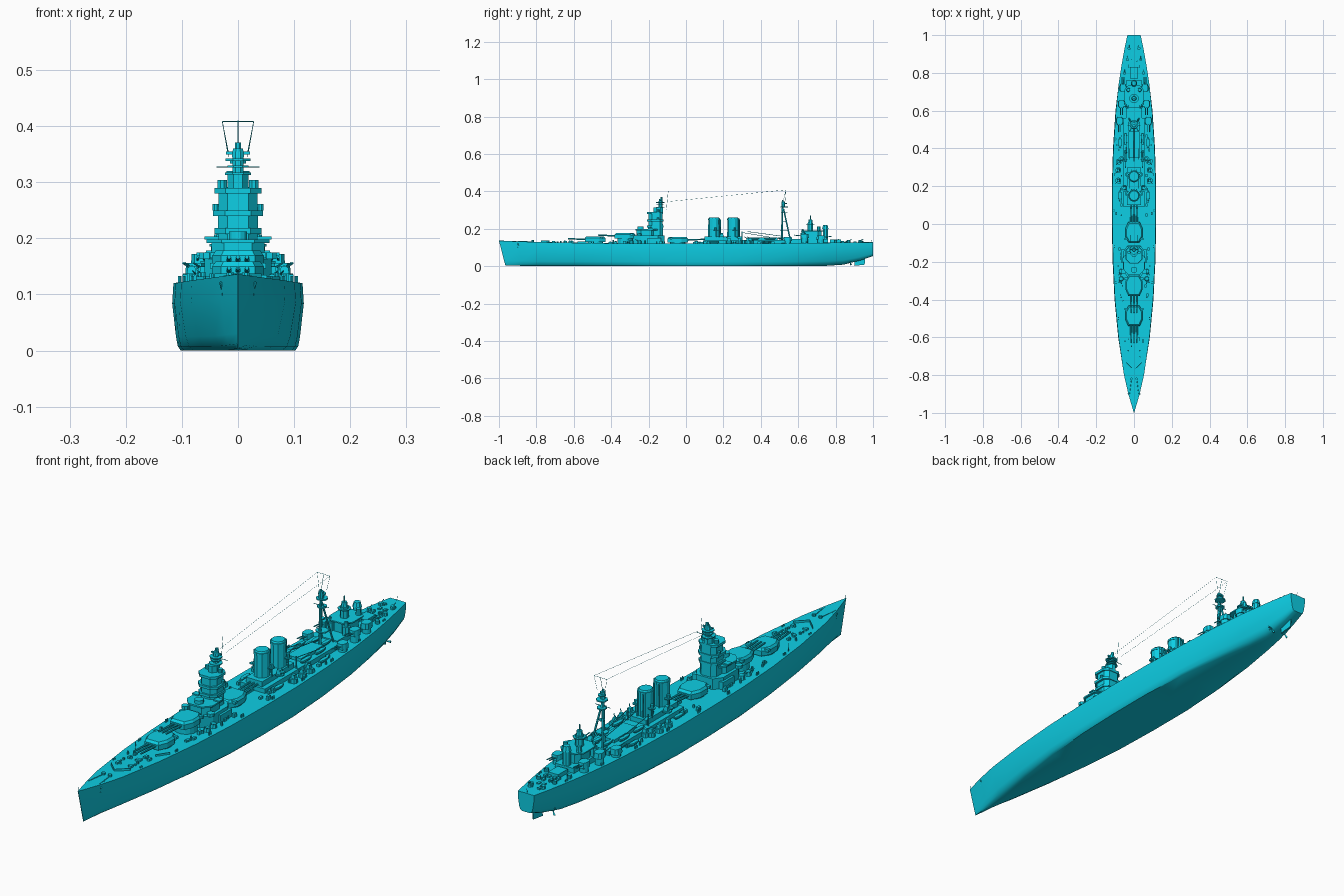
import bpy, bmesh, math, random
from mathutils import Vector

random.seed(4)
SIDES = (1, -1)
PAINT = bpy.data.materials.new("hull_paint")
PAINT.diffuse_color = (.004, .62, .78, 1)


def loft(name, rings):
    """Skin equal-length closed rings and cap both ends."""
    bm = bmesh.new()
    vs = [[bm.verts.new(p) for p in r] for r in rings]
    n = len(rings[0])
    for a, b in zip(vs, vs[1:]):
        for i in range(n):
            j = (i + 1) % n
            bm.faces.new((a[i], a[j], b[j], b[i]))
    bm.faces.new(vs[0])
    bm.faces.new(vs[-1])
    bmesh.ops.remove_doubles(bm, verts=bm.verts, dist=1e-5)
    bmesh.ops.recalc_face_normals(bm, faces=bm.faces)
    me = bpy.data.meshes.new(name)
    bm.to_mesh(me)
    bm.free()
    me.materials.append(PAINT)
    ob = bpy.data.objects.new(name, me)
    bpy.context.collection.objects.link(ob)
    return ob


def prism(name, outline, at, z0, z1, top=1.0, flip=1):
    """Upright block from a plan outline, tapered by top; flip=-1 turns it to face aft."""
    return loft(name, [[(at[0] + x * k * flip, at[1] + y * k * flip, z) for x, y in outline]
                       for z, k in ((z0, 1), (z1, top))])


def box(name, x, y, z0, z1, hx, hy, top=1.0):
    return prism(name, [(-hx, -hy), (hx, -hy), (hx, hy), (-hx, hy)], (x, y), z0, z1, top)


def ngon(rx, ry, n=12):
    return [(rx * math.cos(math.tau * (i + .5) / n), ry * math.sin(math.tau * (i + .5) / n)) for i in range(n)]


def drum(name, x, y, z0, z1, r, ry=None, n=12, top=1.0):
    return prism(name, ngon(r, ry or r, n), (x, y), z0, z1, top)


def rod(name, p, q, r, r2=None, n=6):
    p, q = Vector(p), Vector(q)
    d = (q - p).normalized()
    u = d.orthogonal().normalized()
    v = d.cross(u)
    return loft(name, [[c + (u * a + v * b) for a, b in ngon(k, k, n)] for c, k in ((p, r), (q, r2 or r))])


# Hull: stations of y, deck half width, deck height, bottom half width, keel height
ST = [(-1, .001, .136, .001, .004), (-.9, .03, .132, .008, .002), (-.8, .053, .129, .02, 0), (-.6, .082, .125, .05, 0),
      (-.4, .101, .122, .078, 0), (-.2, .111, .12, .096, 0), (0, .115, .12, .102, 0), (.2, .115, .12, .102, 0),
      (.4, .109, .121, .09, 0), (.6, .096, .123, .062, 0), (.75, .08, .125, .034, .002), (.84, .066, .126, .022, .008),
      (.93, .05, .127, .02, .03), (1, .035, .128, .018, .054)]


def deck_half(y):
    for a, b in zip(ST, ST[1:]):
        if y <= b[0]:
            return a[1] + (b[1] - a[1]) * (y - a[0]) / (b[0] - a[0])
    return ST[-1][1]


rings = []
for y, w, zd, wb, zb in ST:
    h = zd - zb
    half = [(wb, zb), (wb + (w - wb) * .4, zb + h * .06), (wb + (w - wb) * .65, zb + h * .2),
            (w if abs(y) > .7 else w * 1.02, zb + h * .7), (w, zd)]
    sec = [(0, zb)] + half + [(0, zd + .001)] + [(-x, z) for x, z in reversed(half)]
    rake = .035 * max(0, min(1, (-y - .6) / .4))
    rings.append([(x, y + rake * (1 - z / .136), z) for x, z in sec])
hull = loft("hull", rings)
hull.data.shade_smooth()
hull.data.set_sharp_from_angle(angle=math.radians(40))

# Rudder, shafts and propellers
loft("rudder", [[(-.004, .9, .002), (.004, .9, .002), (.002, .955, .008), (-.002, .955, .008)],
                [(-.004, .905, .06), (.004, .905, .06), (.002, .96, .06), (-.002, .96, .06)]])
for s in SIDES:
    rod("propeller_shaft", (s * .035, .72, .022), (s * .033, .88, .022), .003)
    rod("shaft_strut", (s * .033, .868, .022), (s * .025, .868, .05), .003)
    for k in range(3):
        a = math.tau * k / 3
        rod("propeller_blade", (s * .033, .878, .022), (s * .033 + .018 * math.cos(a), .882, .022 + .018 * math.sin(a)), .002, .005, 4)

# Main triple turrets on barbettes
TUR = [(-.03, -.056), (.03, -.056), (.046, -.02), (.046, .022), (.028, .054), (-.028, .054), (-.046, .022), (-.046, -.02)]
for y, z, f in ((-.485, .13, 1), (-.325, .149, 1), (-.045, .127, -1)):
    drum("main_barbette", 0, y, .115, z, .042, n=16)
    prism("main_turret", TUR, (0, y), z, z + .02, 1, f)
    prism("main_turret_roof", TUR, (0, y), z + .02, z + .029, .86, f)
    box("turret_rangefinder", 0, y + f * .035, z + .016, z + .026, .05, .006)
    for x in (-.016, 0, .016):
        rod("main_gun", (x, y - f * .045, z + .013), (x, y - f * .145, z + .017), .0052, .0034, 8)

# Forward superstructure and tall bridge tower
OCT = [(-.018, -.5), (.018, -.5), (.034, -.25), (.034, .3), (.02, .5), (-.02, .5), (-.034, .3), (-.034, -.25)]


def tower(name, y, z0, z1, wide, depth, top=1.0):
    prism(name, [(x * wide, v * depth) for x, v in OCT], (0, y), z0, z1, top)


tower("bridge_base", -.2, .115, .163, 1.75, .17)
tower("bridge_lower_block", -.215, .16, .197, 1.4, .1)
tower("bridge_lower_platform", -.21, .192, .198, 1.65, .12)
drum("armoured_conning_tower", 0, -.243, .195, .212, .017)
tower("bridge_tower", -.163, .115, .285, 1.08, .08, .95)
for z, w, d in ((.208, 1.22, .088), (.24, 1.3, .088), (.28, 1.24, .086)):
    tower("bridge_gallery", -.165, z, z + .01, w, d)
drum("bridge_top_house", 0, -.148, .285, .315, .02, .028, 8)
drum("director_stem", 0, -.137, .31, .345, .011, n=8)
for z, r in ((.313, .025), (.326, .02), (.338, .024)):
    drum("spotting_platform", 0, -.138, z, z + .004, r, n=8)
drum("main_director", 0, -.135, .345, .36, .012, n=8, top=.8)
box("director_rangefinder", 0, -.135, .349, .355, .021, .003)
drum("director_cap", 0, -.132, .36, .371, .006, n=8)
rod("fore_topmast", (0, -.105, .3), (0, -.095, .402), .0008, n=4)
rod("fore_yard", (-.038, -.12, .327), (.038, -.12, .327), .0012)
for s in SIDES:
    drum("side_director", s * .028, -.15, .285, .304, .009, n=8)
    drum("searchlight", s * .04, -.15, .25, .261, .006, n=8)
    drum("light_gun_tub", s * .056, -.25, .163, .175, .014, n=8)
    box("wing_deckhouse", s * .052, -.17, .117, .15, .016, .035)
    box("bridge_wing", s * .047, -.19, .198, .203, .013, .012)
    for y in (-.29, -.25):
        drum("multi_gun_mount", s * .068, y, .118, .137, .014, n=8, top=.8)
        for x in (-.005, .005):
            rod("multi_gun_barrel", (s * .068 + x, y, .134), (s * .068 + x + s * .008, y - .022, .142), .0016)

# Midship deckhouses and twin funnels
box("midship_deckhouse", 0, .2, .115, .138, .055, .11)
box("funnel_deckhouse", 0, .2, .138, .158, .036, .1)
box("boat_deck", 0, .43, .115, .14, .056, .13)
box("boat_deck_house", 0, .42, .14, .152, .03, .07)
box("catapult_rail", 0, .075, .12, .128, .008, .035)
for y in (.15, .252):
    drum("funnel", 0, y, .13, .252, .03, .032, 10, .96)
    drum("funnel_rim", 0, y, .246, .254, .031, .033, 10)
    drum("funnel_cap", 0, y, .254, .26, .027, .029, 10, .9)
    for s in SIDES:
        rod("steam_pipe", (s * .012, y + .034, .13), (s * .012, y + .033, .25), .003)
        drum("searchlight_platform", s * .034, y + .01, .19, .194, .014, n=8)
        drum("searchlight", s * .036, y + .01, .194, .207, .007, n=8)
        rod("platform_strut", (s * .036, y + .01, .155), (s * .036, y + .01, .19), .003)

# Anti-aircraft guns in tubs, ship's boats and cranes
for s in SIDES:
    for x, y in ((.08, .33), (.083, .285), (.083, .23), (.064, .345)):
        drum("anti_aircraft_tub", s * x, y, .117, .137, .016, n=10)
        box("anti_aircraft_shield", s * x, y, .137, .151, .008, .008, .8)
        rod("anti_aircraft_barrel", (s * x, y, .146), (s * (x + .015), y - .016, .156), .0018)
    for x, y, ln in ((.045, .36, .035), (.045, .45, .035), (.022, .52, .03), (.074, .43, .03), (.074, .15, .03)):
        z = .142 if x < .05 else .122
        loft("ship_boat", [[(s * x + a * k, y + b * k2, zz) for a, b in ngon(.009, ln, 8)]
                           for zz, k, k2 in ((z, .4, .7), (z + .007, 1, 1), (z + .012, .9, .95))])
    rod("crane_post", (s * .045, .3, .13), (s * .045, .3, .185), .003)
    rod("crane_boom", (s * .045, .3, .18), (s * .04, .45, .155), .0015)
    drum("pompom_platform", s * .05, .19, .155, .16, .018, n=8)
    box("pompom_mount", s * .05, .19, .16, .178, .009, .01, .8)
    box("pompom_barrels", s * .063, .185, .169, .175, .011, .006)

# Tripod main mast with platforms, yards and aerial wires
rod("main_mast", (0, .512, .13), (0, .517, .355), .006, .004, 8)
for s in SIDES:
    rod("mast_leg", (s * .028, .56, .13), (0, .522, .305), .004)
    rod("yard_brace", (s * .017, .53, .352), (s * .028, .535, .408), .0006, n=4)
    rod("aerial_wire", (s * .028, .535, .408), (s * .017, -.1, .345), .0005, n=4)
for z, r in ((.187, .024), (.235, .011), (.283, .019), (.315, .022), (.333, .015)):
    drum("mast_platform", 0, .525, z, z + .005, r, n=8)
drum("mast_lookout", 0, .52, .315, .347, .01, n=8)
rod("main_topmast", (0, .518, .34), (0, .535, .41), .0009, n=4)
rod("aerial_yard", (-.028, .535, .408), (.028, .535, .408), .0007, n=4)
rod("main_yard", (-.034, .52, .29), (.034, .52, .29), .0012)
rod("mast_derrick", (0, .515, .16), (0, .33, .185), .0015)

# After superstructure
box("after_deckhouse", 0, .66, .115, .145, .042, .1)
tower("after_control_block", .675, .145, .188, 1.0, .1)
tower("after_control_platform", .675, .185, .19, 1.5, .12)
drum("after_control_tower", 0, .665, .188, .232, .016, n=8)
drum("after_platform", 0, .665, .222, .226, .025, n=8)
drum("after_director", 0, .665, .232, .25, .013, n=8, top=.8)
rod("after_pole", (0, .665, .25), (0, .665, .272), .003)
drum("rear_director_base", 0, .745, .14, .2, .015, n=8)
drum("rear_director", 0, .745, .2, .22, .018, n=8, top=.7)
box("quarterdeck_house", 0, .8, .12, .142, .022, .03)
for s in SIDES:
    drum("after_side_director", s * .03, .71, .188, .213, .011, n=8, top=.8)
    drum("after_gun_platform", s * .036, .625, .145, .178, .015, n=8)
    drum("after_light_gun", s * .036, .625, .178, .196, .009, n=8, top=.6)
    rod("after_gun_barrel", (s * .036, .625, .188), (s * .055, .62, .198), .0018)

# Secondary twin turrets
SEC = [(-.012, -.022), (.012, -.022), (.018, -.008), (.018, .012), (.01, .022), (-.01, .022), (-.018, .012), (-.018, -.008)]
for s in SIDES:
    for x, y, z, f in ((.076, .545, .134, 1), (.066, .635, .15, 1), (.058, .72, .143, -1)):
        drum("secondary_barbette", s * x, y, .117, z, .017)
        prism("secondary_turret", SEC, (s * x, y), z, z + .022, .92, f)
        for dx in (-.006, .006):
            rod("secondary_gun", (s * x + dx, y - f * .018, z + .012), (s * x + dx, y - f * .058, z + .016), .0024)

# Foredeck: breakwater, capstans, chains, anchors, staffs
for s in SIDES:
    loft("breakwater", [[(0, -.775, z), (s * .042, -.735, z), (s * .042, -.731, z), (0, -.771, z)] for z in (.125, .137)])
    loft("rear_breakwater", [[(s * .045, -.58, z), (s * .075, -.535, z), (s * .075, -.531, z), (s * .045, -.576, z)] for z in (.122, .132)])
    drum("capstan", s * .014, -.82, .127, .139, .007, n=8)
    rod("anchor_chain", (s * .014, -.82, .131), (s * .024, -.9, .132), .002)
    rod("anchor_shank", (s * .031, -.9, .122), (s * .024, -.89, .1), .003)
    rod("anchor_fluke", (s * .026, -.902, .1), (s * .026, -.876, .1), .003)
rod("jackstaff", (0, -.995, .13), (0, -.995, .15), .0008)
rod("ensign_staff", (0, .99, .12), (0, .995, .145), .0008)

# Bollards, vents and lockers along the deck
for s in SIDES:
    for i in range(10):
        y = -.88 + i * .19
        for d in (-.005, .005):
            drum("bollard", s * (deck_half(y) - .01), y + d, .117, .133, .0026, n=6)
for lo, hi, x0, x1, count in ((-.72, -.6, .01, .05, 9), (-.42, -.1, .06, .085, 12), (.02, .5, .065, .095, 14), (.82, .96, .01, .03, 12)):
    for _ in range(count):
        x, y, h = random.uniform(x0, x1), random.uniform(lo, hi), random.uniform(.006, .014)
        for s in SIDES:
            if random.random() < .5:
                drum("deck_vent", s * x, y, .117, .125 + h, .004, n=6)
            else:
                box("deck_locker", s * x, y, .117, .122 + h, .005, .008)

# Light gun tubs on the stern
for s in SIDES:
    for y, x in ((.87, .035), (.93, .026), (.8, .05)):
        drum("stern_gun_tub", s * x, y, .12, .139, .009, n=8)
        rod("stern_gun_barrel", (s * x, y, .137), (s * x, y + .018, .144), .0016)
